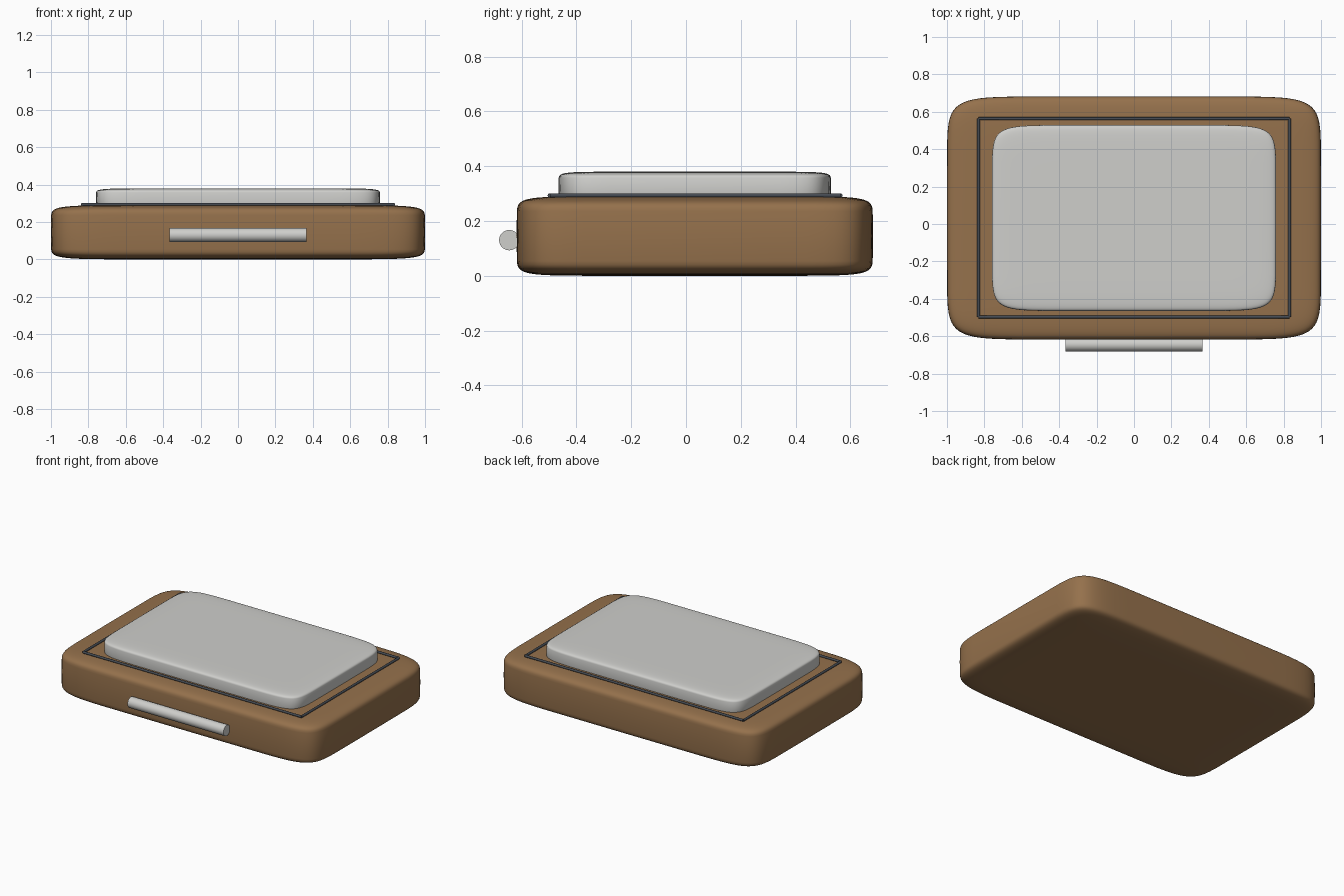
import bpy, bmesh, math
from mathutils import Matrix, Vector

if "Cube" in bpy.data.objects:
    bpy.data.objects.remove(bpy.data.objects["Cube"])


def material(name, rgb):
    m = bpy.data.materials.new(name)
    m.diffuse_color = (*rgb, 1)
    m.use_nodes = True
    m.node_tree.nodes["Principled BSDF"].inputs["Base Color"].default_value = m.diffuse_color
    return m


WOOD = material("brown", (0.30, 0.165, 0.072))
PALE = material("pale grey", (0.62, 0.62, 0.60))
DARK = material("dark slate", (0.06, 0.07, 0.085))


def finish(bm, name, mat, angle):
    bmesh.ops.recalc_face_normals(bm, faces=bm.faces)
    mesh = bpy.data.meshes.new(name)
    bm.to_mesh(mesh)
    bm.free()
    mesh.materials.append(mat)
    ob = bpy.data.objects.new(name, mesh)
    bpy.context.collection.objects.link(ob)
    bpy.ops.object.select_all(action='DESELECT')
    bpy.context.view_layer.objects.active = ob
    ob.select_set(True)
    bpy.ops.object.shade_smooth_by_angle(angle=math.radians(angle))
    return ob


def power(v, e):
    return math.copysign(abs(v) ** e, v) if abs(v) > 1e-9 else 0.0


def soft_box(name, center, half, mat, e=0.2, seg=64, rings=32):
    """Superellipsoid: a box whose edges and corners melt together."""
    bm = bmesh.new()
    cx, cy, cz = center

    def point(lat, lon):
        c = power(math.cos(lat), e)
        return bm.verts.new((cx + half[0] * c * power(math.cos(lon), e),
                             cy + half[1] * c * power(math.sin(lon), e),
                             cz + half[2] * power(math.sin(lat), e)))

    loops = [[point(math.pi * (i / rings - 0.5), 2 * math.pi * j / seg)
              for j in range(seg)] for i in range(1, rings)]
    for a, b in zip(loops, loops[1:]):
        for j in range(seg):
            k = (j + 1) % seg
            bm.faces.new((a[j], a[k], b[k], b[j]))
    bm.faces.new(loops[0])
    bm.faces.new(loops[-1])
    return finish(bm, name, mat, 40)


def rod(name, a, b, radius, mat, seg):
    a, b = Vector(a), Vector(b)
    turn = (b - a).to_track_quat('Z', 'Y').to_matrix().to_4x4()
    bm = bmesh.new()
    bmesh.ops.create_cone(bm, cap_ends=True, segments=seg, radius1=radius,
                          radius2=radius, depth=(b - a).length,
                          matrix=Matrix.Translation((a + b) / 2) @ turn)
    return finish(bm, name, mat, 40)


# Main slab and the raised pad set into its top
soft_box("base_slab", (0, 0.032, 0.145), (1.0, 0.65, 0.145), WOOD)
soft_box("top_pad", (0, 0.032, 0.32), (0.76, 0.497, 0.06), PALE)

# Thin border of four rods around the pad
X, Y0, Y1, Z, R = 0.832, -0.497, 0.563, 0.293, 0.008
for side, x in (("left", -X), ("right", X)):
    rod("border_" + side, (x, Y0, Z), (x, Y1, Z), R, DARK, 12)
for side, y in (("front", Y0), ("back", Y1)):
    rod("border_" + side, (-X, y, Z), (X, y, Z), R, DARK, 12)

# Front pull handle
rod("handle", (-0.366, -0.645, 0.13), (0.366, -0.645, 0.13), 0.037, PALE, 32)
